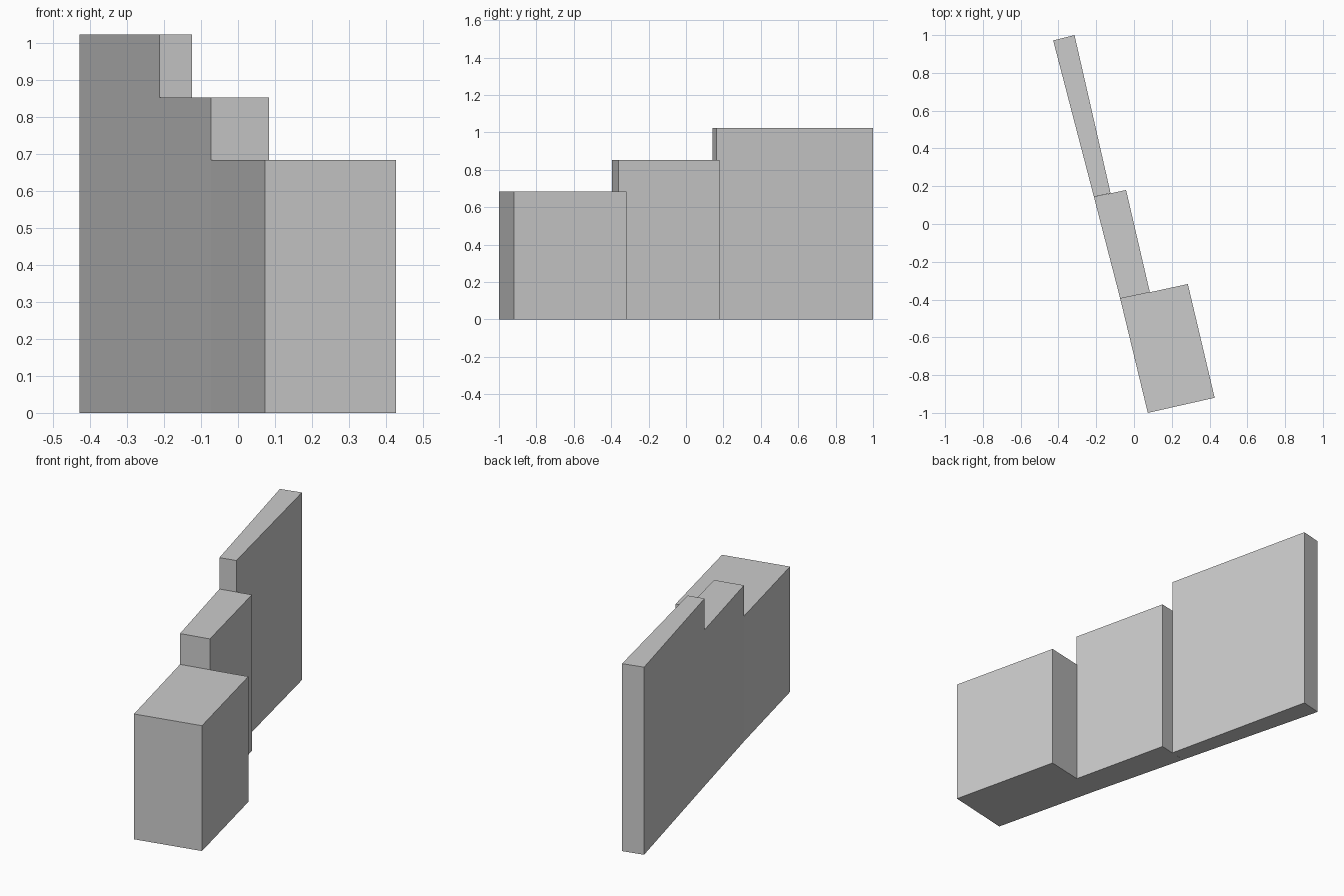
import bpy
import bmesh

cube = bpy.data.objects.get("Cube")
if cube:
    bpy.data.objects.remove(cube, do_unlink=True)

# Plain grey for every block
grey = bpy.data.materials.new("plain_grey")
grey.use_nodes = True
colour = (0.6, 0.6, 0.6, 1)
grey.diffuse_color = colour
grey.node_tree.nodes["Principled BSDF"].inputs["Base Color"].default_value = colour


def block(name, footprint, height):
    """Raise a counter-clockwise footprint from the ground to a flat roof."""
    bm = bmesh.new()
    base = bm.faces.new([bm.verts.new((x, y, 0)) for x, y in footprint])
    raised = bmesh.ops.extrude_face_region(bm, geom=[base], use_keep_orig=True)
    top = [v for v in raised["geom"] if isinstance(v, bmesh.types.BMVert)]
    bmesh.ops.translate(bm, verts=top, vec=(0, 0, height))
    bmesh.ops.recalc_face_normals(bm, faces=bm.faces)
    mesh = bpy.data.meshes.new(name)
    bm.to_mesh(mesh)
    bm.free()
    mesh.materials.append(grey)
    obj = bpy.data.objects.new(name, mesh)
    bpy.context.collection.objects.link(obj)
    return obj


# Corners shared along the continuous side wall
wall_front = (0.073, -1.0)
wall_low_step = (-0.073, -0.395)
wall_high_step = (-0.212, 0.143)
wall_back = (-0.428, 0.972)

# Three stepped blocks, narrowing and rising towards the back
block("front_block", [wall_front, (0.427, -0.92), (0.285, -0.318), wall_low_step], 0.683)
block("middle_block", [wall_low_step, (0.084, -0.362), (-0.042, 0.18), wall_high_step], 0.851)
block("rear_block", [wall_high_step, (-0.124, 0.163), (-0.315, 1.0), wall_back], 1.022)
